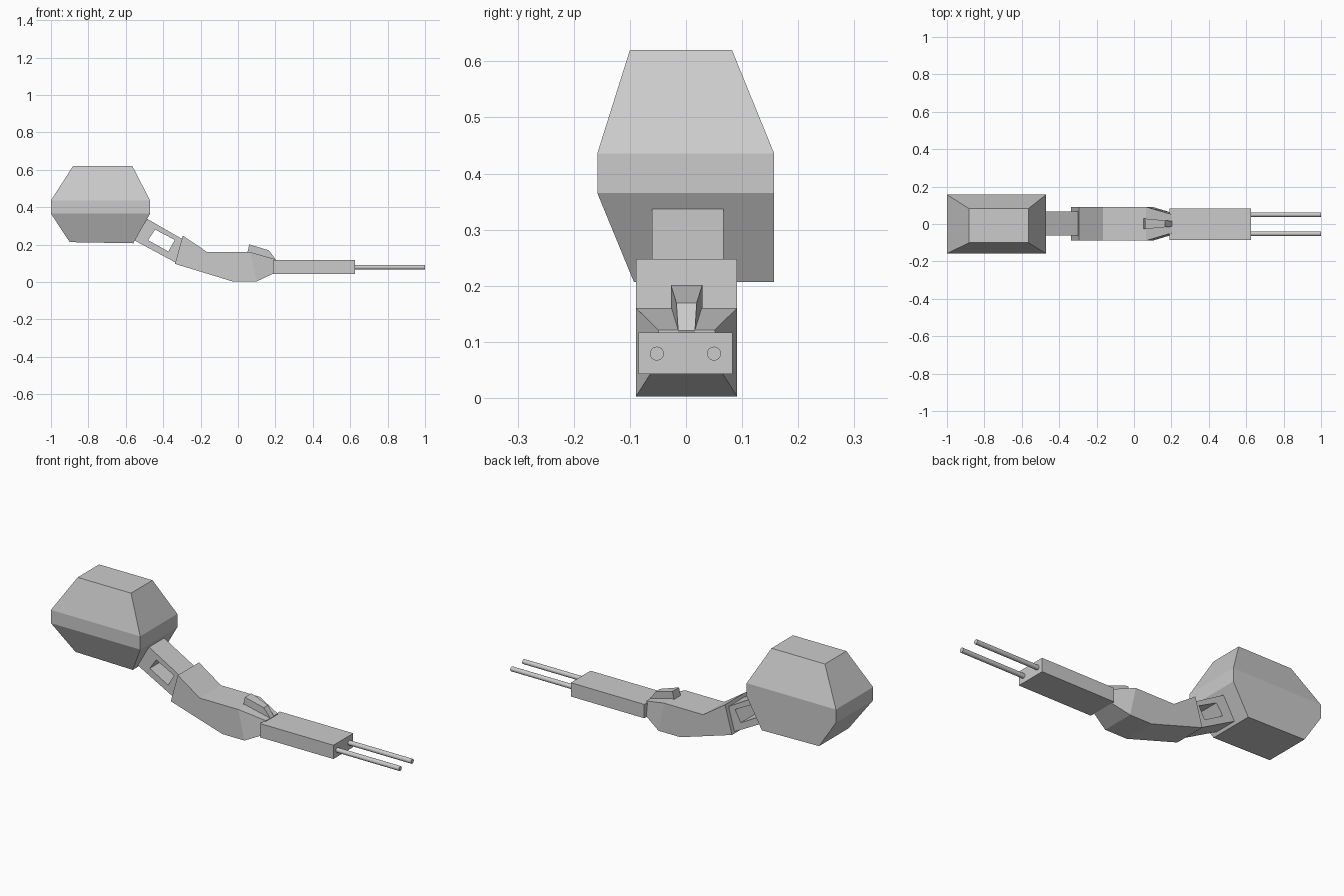
import bpy, bmesh

if "Cube" in bpy.data.objects:
    bpy.data.objects.remove(bpy.data.objects["Cube"])


def loft(name, rings, closed=False):
    """Skin a chain of equal-length vertex rings; cap the ends or join them."""
    bm = bmesh.new()
    vs = [[bm.verts.new(p) for p in ring] for ring in rings]
    n = len(vs[0])
    pairs = list(zip(vs, vs[1:] + vs[:1])) if closed else list(zip(vs, vs[1:]))
    for a, b in pairs:
        for i in range(n):
            j = (i + 1) % n
            bm.faces.new((a[i], a[j], b[j], b[i]))
    if not closed:
        bm.faces.new(vs[0])
        bm.faces.new(vs[-1])
    bmesh.ops.recalc_face_normals(bm, faces=bm.faces)
    mesh = bpy.data.meshes.new(name)
    bm.to_mesh(mesh)
    bm.free()
    ob = bpy.data.objects.new(name, mesh)
    bpy.context.collection.objects.link(ob)
    return ob


def level(x0, x1, y0, y1, z0, z1):
    """Horizontal rectangle, z0 at the left end and z1 at the right end."""
    return [(x0, y0, z0), (x1, y0, z1), (x1, y1, z1), (x0, y1, z0)]


def section(top, bottom, w_top, w_bottom=None, yc=0.001):
    """Cross-section spanning y, given its top and bottom (x, z) points."""
    wb = w_top if w_bottom is None else w_bottom
    (xt, zt), (xb, zb) = top, bottom
    return [(xt, yc - w_top, zt), (xt, yc + w_top, zt),
            (xb, yc + wb, zb), (xb, yc - wb, zb)]


# Faceted rear block
loft("rear_block", [
    level(-0.90, -0.56, -0.093, 0.157, 0.213, 0.207),
    level(-1.0, -0.47, -0.158, 0.157, 0.365, 0.365),
    level(-1.0, -0.47, -0.158, 0.157, 0.436, 0.436),
    level(-0.882, -0.565, -0.10, 0.082, 0.62, 0.62)])

# Open neck frame: outer corner and matching window corner
corners = [((-0.485, 0.337), (-0.443, 0.28)), ((-0.295, 0.228), (-0.338, 0.225)),
           ((-0.332, 0.103), (-0.372, 0.163)), ((-0.555, 0.223), (-0.481, 0.224))]
loft("neck_frame", [section(o, i, 0.064, yc=0.003) for o, i in corners], closed=True)

# Bent middle body with tapered nose
loft("body", [
    section((-0.295, 0.248), (-0.337, 0.097), 0.09),
    section((-0.165, 0.16), (-0.03, 0.003), 0.09),
    section((0.065, 0.16), (0.10, 0.003), 0.09),
    section((0.20, 0.121), (0.20, 0.05), 0.05, 0.06)])

# Wedge on top of the body
loft("top_wedge", [
    section((0.06, 0.201), (0.05, 0.155), 0.028),
    section((0.165, 0.169), (0.165, 0.125), 0.018),
    section((0.202, 0.12), (0.20, 0.115), 0.015)])

# Long front housing
loft("front_housing", [section((x, 0.117), (x, 0.043), 0.084, yc=-0.001)
                       for x in (0.19, 0.626)])

# Twin rods
for side, y in (("left", 0.05), ("right", -0.052)):
    bpy.ops.mesh.primitive_cylinder_add(vertices=16, radius=0.0125, depth=0.40,
                                        location=(0.80, y, 0.079),
                                        rotation=(0, 1.570796, 0))
    rod = bpy.context.object
    rod.name = "rod_" + side
    bpy.ops.object.shade_smooth_by_angle()
